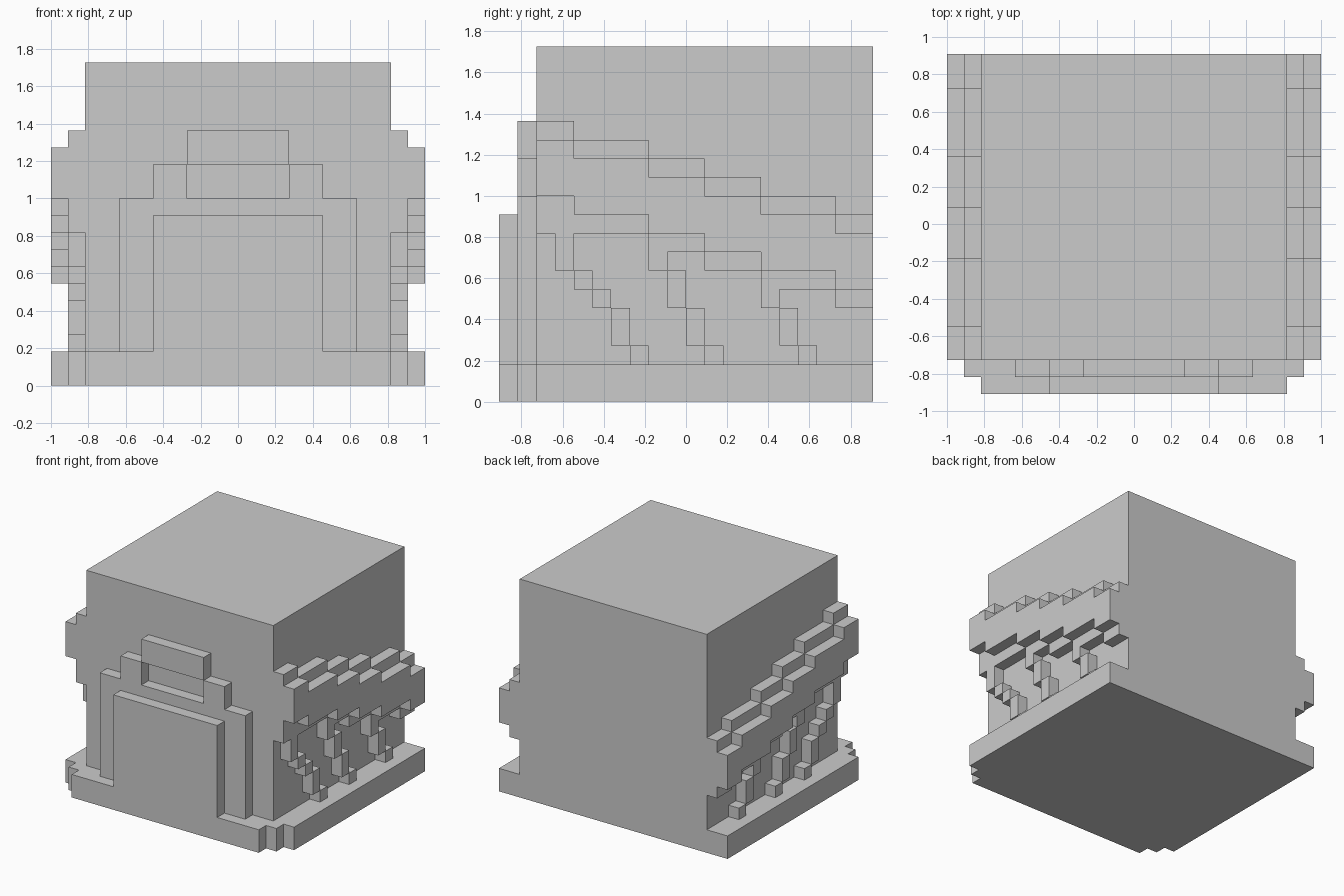
import bpy, bmesh
from mathutils import Vector

if "Cube" in bpy.data.objects:
    bpy.data.objects.remove(bpy.data.objects["Cube"])

U = 1 / 11  # one block of the model's grid


def prism(name, profiles, axis, lo, hi, mirror=False):
    """Extrude flat outlines along an axis ('x': y,z  'y': x,z  'z': x,y)."""
    place = {
        'x': lambda a, b, d: Vector((d, a, b)),
        'y': lambda a, b, d: Vector((a, d, b)),
        'z': lambda a, b, d: Vector((a, b, d)),
    }[axis]
    bm = bmesh.new()
    for outline in profiles:
        face = bm.faces.new([bm.verts.new(place(a, b, lo) * U) for a, b in outline])
        out = bmesh.ops.extrude_face_region(bm, geom=[face], use_keep_orig=True)
        moved = [g for g in out['geom'] if isinstance(g, bmesh.types.BMVert)]
        bmesh.ops.translate(bm, verts=moved, vec=place(0, 0, hi - lo) * U)
    bmesh.ops.recalc_face_normals(bm, faces=bm.faces[:])
    mesh = bpy.data.meshes.new(name)
    bm.to_mesh(mesh)
    bm.free()
    obj = bpy.data.objects.new(name, mesh)
    bpy.context.collection.objects.link(obj)
    if mirror:
        obj.modifiers.new("mirror", 'MIRROR').use_axis[0] = True
    return obj


def rect(a0, a1, b0, b1):
    return [(a0, b0), (a1, b0), (a1, b1), (a0, b1)]


def stairs(steps):
    """Stepped heights: (start, end, height) to a polyline."""
    return [p for a, b, h in steps for p in ((a, h), (b, h))]


# main block
prism("main_body", [rect(-9, 9, -8, 10)], 'z', 0, 19)

# base slab with stepped front corners
prism("base", [[(-11, 10), (-11, -8), (-10, -8), (-10, -9), (-9, -9), (-9, -10),
                (9, -10), (9, -9), (10, -9), (10, -8), (11, -8), (11, 10)]], 'z', 0, 2)

# front: door, stepped surround with notch, sign block above the notch
prism("door", [rect(-5, 5, 2, 10)], 'y', -10, -9)
prism("door_surround", [[(-7, 2), (7, 2), (7, 11), (5, 11), (5, 13), (3, 13), (3, 11),
                         (-3, 11), (-3, 13), (-5, 13), (-5, 11), (-7, 11)]], 'y', -9, -8)
prism("sign_block", [rect(-3, 3, 13, 15)], 'y', -9, -8)

# side rails: sloping stepped bands, outer one narrower than the inner
ends = [-8, -6, -2, 1, 4, 8, 10]
runs = [(ends[i], ends[i + 1], i) for i in range(6)]
outer_top = stairs([(a, b, 14 - i) for a, b, i in runs])
outer_low = stairs([(a, b, 11 - i) for a, b, i in runs])
prism("outer_rail", [outer_low + outer_top[::-1]], 'x', 10, 11, mirror=True)

inner_top = stairs([(a, b, 15 - i) for a, b, i in runs])
inner_low = stairs([(-8, -2, 9), (-2, 1, 8), (1, 4, 7), (4, 8, 6), (8, 10, 5)])
prism("inner_rail", [inner_low + inner_top[::-1]], 'x', 9, 10, mirror=True)

# side struts: stepped legs below the rails, each given by start y and levels
for name, y0, levels in (("front_strut", -7, (9, 7, 6, 5, 3, 2)),
                         ("middle_strut", -2, (8, 7, 5, 3, 2)),
                         ("rear_strut", 4, (6, 5, 3, 2))):
    blocks = [rect(y0 + i, y0 + i + 1, levels[i + 1], levels[i])
              for i in range(len(levels) - 1)]
    # the part under the rail is only as tall as the visible gap
    prism(name, blocks, 'x', 9, 10, mirror=True)
